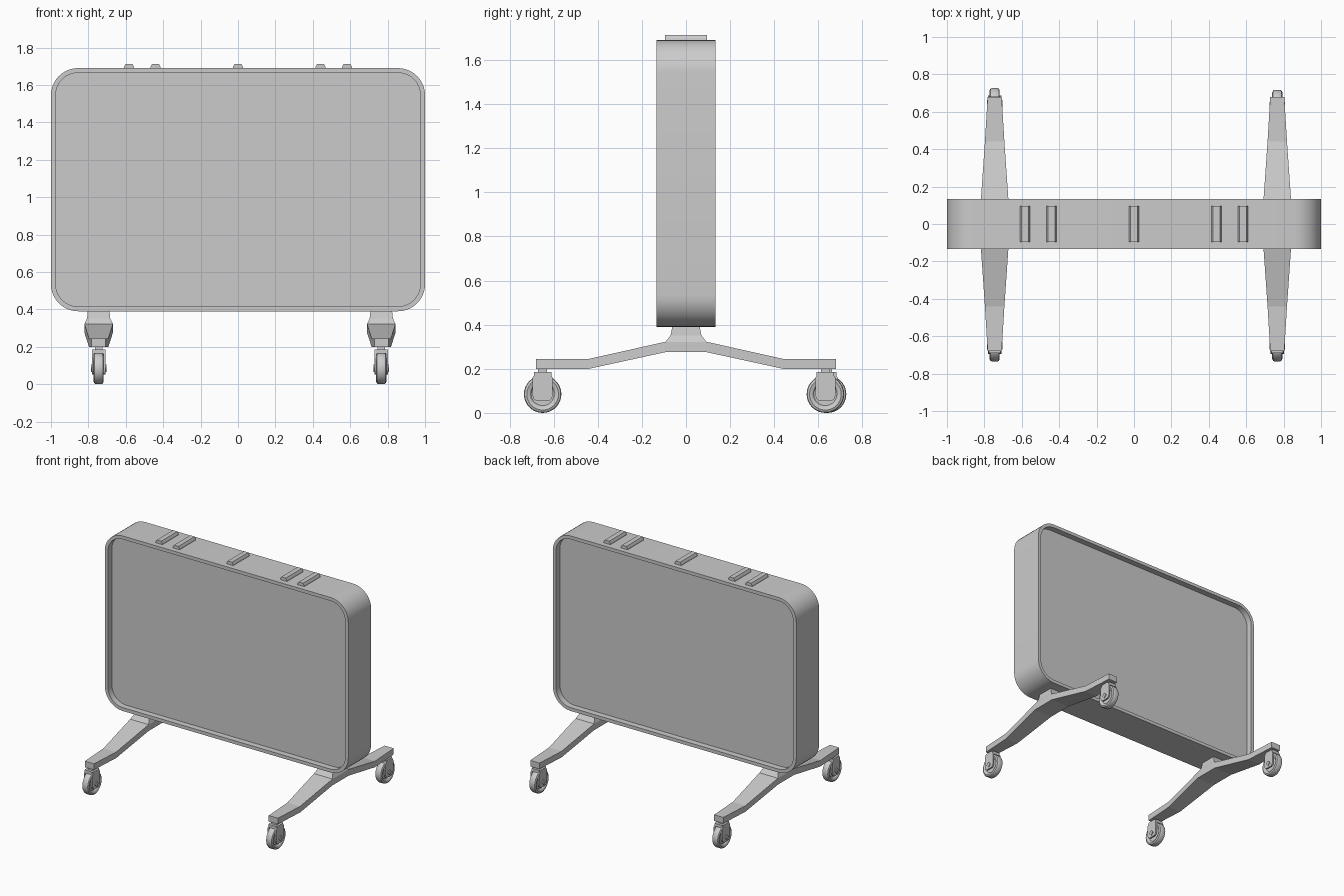
import bpy
from math import sin, cos, pi

if "Cube" in bpy.data.objects:
    bpy.data.objects.remove(bpy.data.objects["Cube"])


def loft(name, rings, smooth=True, loc=(0, 0, 0)):
    """Skin a list of equal-length point rings and cap both ends."""
    n = len(rings[0])
    verts = [p for r in rings for p in r]
    faces = [[i * n + j, i * n + (j + 1) % n, (i + 1) * n + (j + 1) % n, (i + 1) * n + j]
             for i in range(len(rings) - 1) for j in range(n)]
    faces += [list(range(n))[::-1], [(len(rings) - 1) * n + j for j in range(n)]]
    me = bpy.data.meshes.new(name)
    me.from_pydata(verts, [], faces)
    ob = bpy.data.objects.new(name, me)
    ob.location = loc
    bpy.context.collection.objects.link(ob)
    bpy.ops.object.select_all(action='DESELECT')
    ob.select_set(True)
    bpy.context.view_layer.objects.active = ob
    bpy.ops.object.mode_set(mode='EDIT')
    bpy.ops.mesh.select_all(action='SELECT')
    bpy.ops.mesh.normals_make_consistent(inside=False)
    bpy.ops.object.mode_set(mode='OBJECT')
    if smooth:
        bpy.ops.object.shade_smooth_by_angle(angle=pi / 6)
    return ob


def rounded_rect(inset, y, steps=10):
    hx, hz, r = 1 - inset, 0.65 - inset, 0.145 - inset
    pts = []
    for k, (sx, sz) in enumerate([(1, 1), (-1, 1), (-1, -1), (1, -1)]):
        for s in range(steps + 1):
            a = (k + s / steps) * pi / 2
            pts.append((sx * (hx - r) + r * cos(a), y, 1.04 + sz * (hz - r) + r * sin(a)))
    return pts


def box(name, x, y, z, loc=(0, 0, 0)):
    return loft(name, [[(x[0], y[0], h), (x[1], y[0], h), (x[1], y[1], h), (x[0], y[1], h)]
                       for h in z], False, loc)


def circle_x(x, r, n=32):
    return [(x, r * cos(2 * pi * i / n), r * sin(2 * pi * i / n)) for i in range(n)]


# board body with a recessed face on both sides
T, D, RIM = 0.134, 0.045, 0.025
loft("board_body", [rounded_rect(i, y) for i, y in
     [(RIM, -T + D), (RIM, -T), (0, -T), (0, T), (RIM, T), (RIM, T - D)]])

# ridges on the top edge
for x in (-0.583, -0.441, 0, 0.441, 0.583):
    loft("top_ridge", [[(x - 0.028, y, 1.685), (x + 0.028, y, 1.685),
                        (x + 0.026, y, 1.697), (x + 0.018, y, 1.713),
                        (x - 0.018, y, 1.713), (x - 0.026, y, 1.697)]
                       for y in (-0.095, 0.095)], False)


def caster(x, y):
    loc = (x, y, 0.085)
    # wheel with sunken hub and bevelled tread
    prof = [(0.014, 0.012), (0.014, 0.052), (0.022, 0.058), (0.027, 0.072), (0.022, 0.082), (0.015, 0.085)]
    rings = [circle_x(-a, r) for a, r in prof] + [circle_x(a, r) for a, r in reversed(prof)]
    loft("caster_wheel", rings, True, loc)
    # fork cheeks with rounded bottoms, bridge and stem
    w = 0.045
    outline = [(-w, 0.075), (-w, -0.008), (-0.04, -0.022), (-0.028, -0.032), (0.028, -0.032),
               (0.04, -0.022), (w, -0.008), (w, 0.075), (0.03, 0.1), (-0.03, 0.1)]
    for s in (-1, 1):
        loft("fork_cheek", [[(s * h, a, b) for a, b in outline] for h in (0.025, 0.036)], False, loc)
    box("fork_bridge", (-0.03, 0.03), (-0.04, 0.04), (0.078, 0.1), loc)
    box("caster_stem", (-0.02, 0.02), (-0.02, 0.02), (0.095, 0.125), loc)
    # diamond-shaped axle
    loft("axle", [circle_x(h, 0.02, 4) for h in (-0.042, 0.042)], False, loc)


for x, back_y in ((-0.745, 0.642), (0.766, 0.632)):
    # cranked tapering leg: y, half width, bottom, top
    stations = [(0.68, 0.0375, 0.2, 0.245), (0.44, 0.052, 0.2, 0.245), (0.095, 0.076, 0.275, 0.322)]
    stations = [(-y, *r) for y, *r in stations] + stations[::-1]
    loft("leg", [[(-w, y, b), (w, y, b), (w, y, t), (-w, y, t)] for y, w, b, t in stations],
         False, (x, 0, 0))
    # flared neck joining leg to board
    loft("leg_neck", [[(-a, -b, z), (a, -b, z), (a, b, z), (-a, b, z)] for a, b, z in
         [(0.075, 0.094, 0.31), (0.076, 0.093, 0.322), (0.062, 0.07, 0.352), (0.057, 0.06, 0.4)]],
         False, (x, 0, 0))
    caster(x, -0.65)
    caster(x, back_y)
